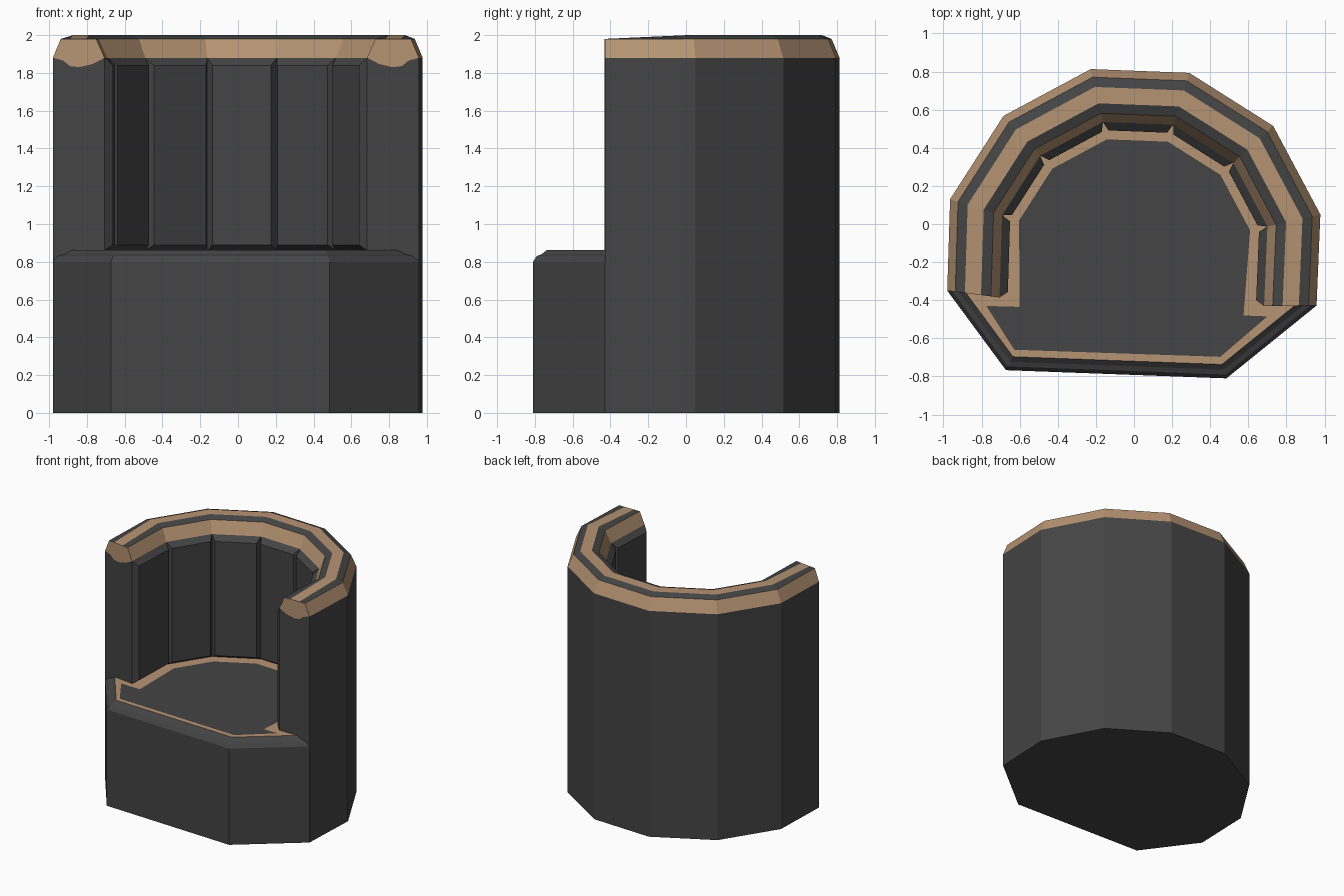
import bpy, bmesh
from mathutils import Vector

if "Cube" in bpy.data.objects:
    bpy.data.objects.remove(bpy.data.objects["Cube"])


def material(name, rgb):
    m = bpy.data.materials.new(name)
    m.diffuse_color = (*rgb, 1)
    m.use_nodes = True
    m.node_tree.nodes["Principled BSDF"].inputs["Base Color"].default_value = m.diffuse_color
    return m


MATS = [material("charcoal", (0.058, 0.058, 0.058)),
        material("tan_trim", (0.47, 0.295, 0.172))]
DARK, TAN = 0, 1

# Plan outline, clockwise: wall from left end round the back to right end, then the front
WALL = [(-.98, -.35), (-.965, .13), (-.685, .567), (-.227, .813), (.29, .793),
        (.73, .515), (.978, .05), (.958, -.428)]
FRONT = [WALL[-1], (.485, -.81), (-.672, -.767), WALL[0]]
CAP_L, CAP_R = Vector((1, -.13)).normalized(), Vector((-1, -.01)).normalized()


def offset(path, d, first, last):
    """Move an open path inward by d; its ends slide along given directions."""
    p = [Vector(q) for q in path]
    normals = []
    for a, b in zip(p, p[1:]):
        t = (b - a).normalized()
        normals.append(Vector((t.y, -t.x)))
    out = [p[0] + first * d / first.dot(normals[0])]
    for i in range(1, len(p) - 1):
        m = (normals[i - 1] + normals[i]).normalized()
        out.append(p[i] + m * d / m.dot(normals[i]))
    out.append(p[-1] + last * d / last.dot(normals[-1]))
    return out


def wall_at(d):
    return offset(WALL, d, CAP_L, CAP_R)


def front_at(d):
    return offset(FRONT, d, CAP_R, CAP_L)


def at(p, z):
    return (p[0], p[1], z)


def build(name, faces):
    bm = bmesh.new()
    for pts, mat in faces:
        f = bm.faces.new([bm.verts.new(q) for q in pts])
        f.material_index = mat
    bmesh.ops.remove_doubles(bm, verts=bm.verts, dist=0.0005)
    bmesh.ops.recalc_face_normals(bm, faces=bm.faces)
    for f in bm.faces:  # flat tops always look up
        if f.normal.z < -.99 and f.calc_center_median().z > .1:
            f.normal_flip()
    me = bpy.data.meshes.new(name)
    bm.to_mesh(me)
    bm.free()
    for m in MATS:
        me.materials.append(m)
    ob = bpy.data.objects.new(name, me)
    bpy.context.collection.objects.link(ob)


def sweep(profile, colours, ring, z_fix=None):
    """Strips between successive (offset, z) profile points along the ring."""
    rows = []
    for d, z in profile:
        pts = ring(d)
        n = len(pts) - 1
        rows.append([at(p, z_fix(i, n, z) if z_fix else z) for i, p in enumerate(pts)])
    faces = []
    for r0, r1, c in zip(rows, rows[1:], colours):
        for i in range(len(r0) - 1):
            faces.append(([r0[i], r0[i + 1], r1[i + 1], r1[i]], c))
    return faces


# Shell: wrap-around wall whose top dips at its two front ends
wall_profile = [(0, 0), (0, .80), (0, 1.88), (.042, 1.98), (.093, 2.0), (.178, 2.0),
                (.23, 1.98), (.275, 1.88), (.275, .80)]
wall_colours = [DARK, DARK, TAN, DARK, TAN, DARK, TAN, DARK]


def dip(i, n, z):
    return min(z, 1.98) if i in (0, n) else z


shell = sweep(wall_profile, wall_colours, wall_at, dip)

# Shell: low front with a stepped rim
shell += sweep([(0, 0), (0, .80), (.02, .83), (.045, .84), (.072, .862)], [DARK] * 4, front_at)
shell.append(([at(p, 0) for p in WALL + FRONT[1:-1]], DARK))

# Shell: wall end caps with a wavy trim edge
wave = [(0, 1.88), (.055, 1.865), (.09, 1.836), (.14, 1.83), (.21, 1.847), (.275, 1.88)]
crown = [(d, min(z, 1.98)) for d, z in wall_profile[3:7]]
for end in (0, -1):
    def cap(pts):
        return [at(wall_at(d)[end], z) for d, z in pts]
    shell.append((cap(wave + crown[::-1]), TAN))
    shell.append((cap(wave + [(.275, .80), (0, .80)]), DARK))
build("shell", shell)

# Padded panels on the inside of the wall
lip, pad = wall_at(.275), wall_at(.318)
pads = []
for i in range(len(lip) - 1):
    t = (lip[i + 1] - lip[i]).normalized()
    push = Vector((t.y, -t.x)) * .043
    a, b = lip[i], lip[i + 1]
    a2, b2 = a + t * .03 + push, b - t * .03 + push
    back = [at(a, .86), at(b, .86), at(b, 1.88), at(a, 1.88)]
    face = [at(a2, .89), at(b2, .89), at(b2, 1.84), at(a2, 1.84)]
    pads.append((face, DARK))
    for k in range(4):
        j = (k + 1) % 4
        pads.append(([back[k], back[j], face[j], face[k]], DARK))
    build("wall_pad_%d" % (i + 1), pads)
    pads = []

# Seat: flat dark cushion with a tan border
outer = wall_at(.275) + front_at(.072)
inner = wall_at(.365)
inner[0], inner[-1] = Vector((-.60, -.435)), Vector((.575, -.48))
inner += [Vector((.70, -.485)), Vector((.453, -.697)), Vector((-.628, -.66)), Vector((-.775, -.43))]
Z = .862
n = len(outer)
seat = [([at(p, Z) for p in inner], DARK)]
for i in range(n):
    j = (i + 1) % n
    seat.append(([at(outer[i], Z), at(outer[j], Z), at(inner[j], Z), at(inner[i], Z)], TAN))
build("seat", seat)
